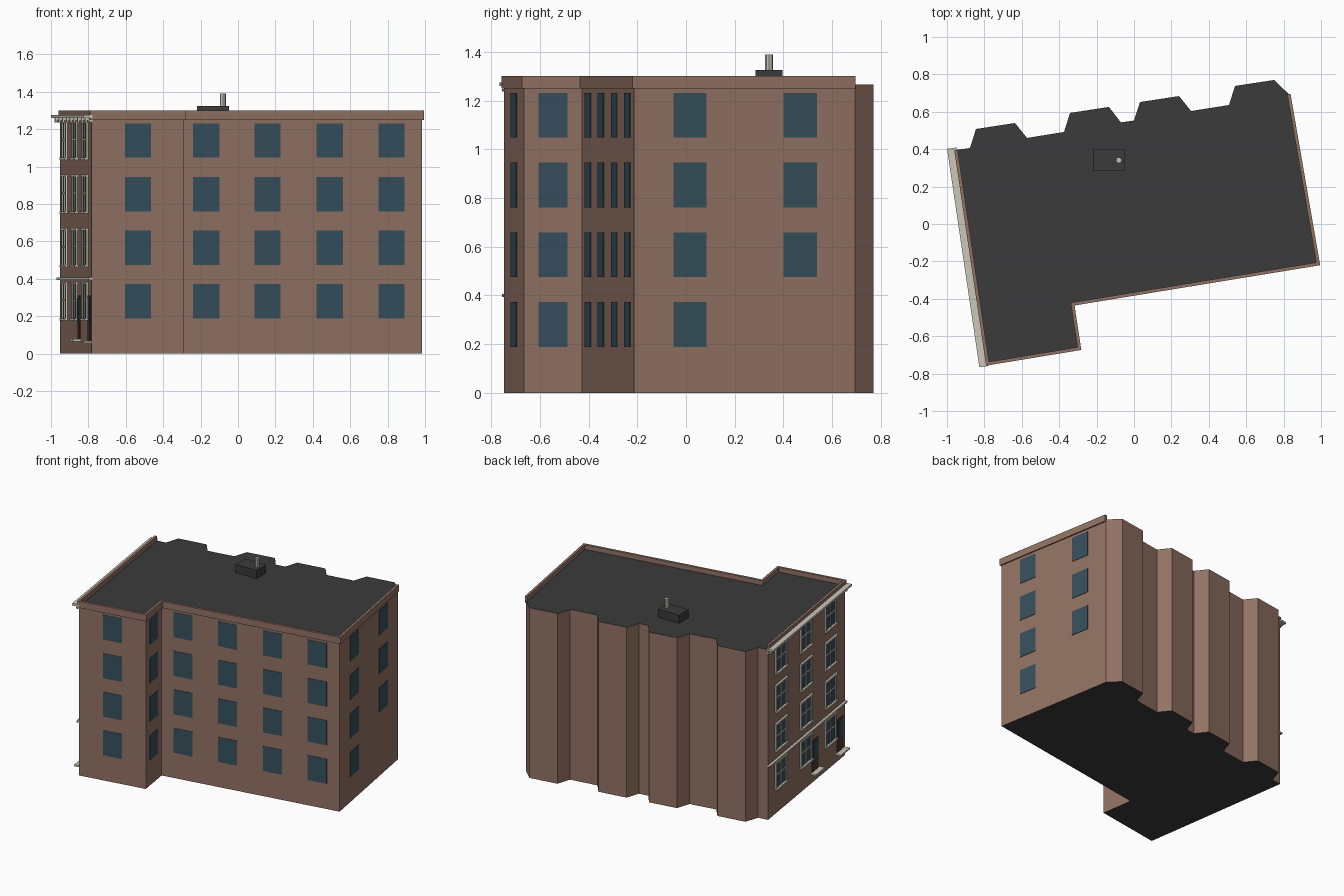
import bpy, bmesh, math
from mathutils import Vector

if "Cube" in bpy.data.objects:
    bpy.data.objects.remove(bpy.data.objects["Cube"])


def mat(name, r, g, b):
    m = bpy.data.materials.new(name)
    m.diffuse_color = (r, g, b, 1)
    m.use_nodes = True
    m.node_tree.nodes["Principled BSDF"].inputs["Base Color"].default_value = m.diffuse_color
    return m


BRICK = mat("brown brick", 0.285, 0.168, 0.127)
ROOF = mat("dark roofing", 0.043, 0.043, 0.043)
GLASS = mat("blue glass", 0.037, 0.078, 0.108)
CREAM = mat("cream stone", 0.60, 0.57, 0.48)
DOOR = mat("dark wood", 0.075, 0.035, 0.028)
PIPE = mat("pale metal", 0.55, 0.55, 0.52)


def finish(bm, name, *mats):
    bmesh.ops.recalc_face_normals(bm, faces=bm.faces)
    me = bpy.data.meshes.new(name)
    bm.to_mesh(me)
    bm.free()
    for m in mats:
        me.materials.append(m)
    ob = bpy.data.objects.new(name, me)
    bpy.context.collection.objects.link(ob)
    return ob


def prism(bm, pts, z0, z1):
    lo = [bm.verts.new((p[0], p[1], z0)) for p in pts]
    hi = [bm.verts.new((p[0], p[1], z1)) for p in pts]
    n = len(pts)
    bm.faces.new(lo[::-1])
    bm.faces.new(hi)
    for i in range(n):
        j = (i + 1) % n
        bm.faces.new((lo[i], lo[j], hi[j], hi[i]))


def wall_box(bm, wall, s, w, z0, z1, out, back=-0.004):
    """Box on a wall: centre s along it, width w, sticking out by `out`."""
    p, q = Vector(wall[0]), Vector(wall[1])
    d = (q - p).normalized()
    n = Vector((d.y, -d.x))
    a, b = p + d * (s - w / 2), p + d * (s + w / 2)
    prism(bm, [a + n * back, a + n * out, b + n * out, b + n * back], z0, z1)


def length(wall):
    return (Vector(wall[1]) - Vector(wall[0])).length


# Footprint, counter-clockwise: street side, then the bays along the back
street = [(-0.952, 0.396), (-0.783, -0.747), (-0.292, -0.666), (-0.328, -0.428),
          (0.985, -0.213), (0.828, 0.694)]
bays = [(0.749, 0.77), (0.54, 0.738), (0.508, 0.636), (0.305, 0.604),
        (0.241, 0.684), (0.032, 0.652), (0.0, 0.553), (-0.07, 0.543),
        (-0.134, 0.626), (-0.342, 0.594), (-0.374, 0.492), (-0.572, 0.46),
        (-0.636, 0.54), (-0.845, 0.508), (-0.877, 0.406)]
ROOF_Z = 1.265

bm = bmesh.new()
prism(bm, street + bays, 0, ROOF_Z)
bm.normal_update()
for f in bm.faces:
    f.material_index = 1 if abs(f.normal.z) > 0.5 else 0
finish(bm, "building_body", BRICK, ROOF)


# Parapet: mitred band along the street walls
def offset(path, dist):
    pts = [Vector(p) for p in path]
    nor = []
    for a, b in zip(pts, pts[1:]):
        d = (b - a).normalized()
        nor.append(Vector((d.y, -d.x)))
    res = []
    for i, p in enumerate(pts):
        a, b = nor[max(i - 1, 0)], nor[min(i, len(nor) - 1)]
        res.append(p + (a + b) * dist / (1 + a.dot(b)))
    return res


bm = bmesh.new()
prism(bm, offset(street, 0.009) + offset(street, -0.009)[::-1], 1.25, 1.30)
finish(bm, "parapet", BRICK)

# Plain windows: (wall, positions as fraction, width, rows skipped at the bottom)
facade = (street[0], street[1])
ROWS = [0.188 + 0.2865 * i for i in range(4)]
H = 0.184
layout = [((street[1], street[2]), 0.503, 0.140, 0),
          ((street[2], street[3]), 0.50, 0.120, 0),
          ((street[4], street[5]), 0.252, 0.137, 0),
          ((street[4], street[5]), 0.751, 0.139, 1)]
for x in (-0.17, 0.158, 0.49, 0.82):
    layout.append(((street[3], street[4]), (x + 0.328) / 1.313, 0.142, 0))
bm = bmesh.new()
for wall, t, w, skip in layout:
    for z in ROWS[skip:]:
        wall_box(bm, wall, t * length(wall), w, z, z + H, 0.003)
finish(bm, "plain_windows", GLASS)

# Decorated facade windows: glass, frames, sills and heads
L = length(facade)
glass, frame = bmesh.new(), bmesh.new()
W = 0.15
for t in (0.165, 0.49, 0.81):
    s = t * L
    for z in ROWS:
        wall_box(glass, facade, s, W, z, z + H, 0.003)
        for e in (-1, 1):
            wall_box(frame, facade, s + e * W / 2, 0.018, z, z + H, 0.010)
        wall_box(frame, facade, s, 0.012, z, z + H, 0.008)
        wall_box(frame, facade, s, W, z + H * 0.5, z + H * 0.5 + 0.010, 0.008)
        wall_box(frame, facade, s, W + 0.03, z - 0.012, z, 0.018)
        wall_box(frame, facade, s, W + 0.03, z + H, z + H + 0.012, 0.014)
finish(glass, "facade_glass", GLASS)
finish(frame, "facade_window_frames", CREAM)

# Doors with a glazed panel and a stone step
door, pane, step = bmesh.new(), bmesh.new(), bmesh.new()
for t, z in ((0.61, 0.078), (0.935, 0.068)):
    s = t * L
    wall_box(door, facade, s, 0.09, z, 0.31, 0.004)
    wall_box(pane, facade, s, 0.06, z + 0.09, 0.295, 0.007)
    wall_box(step, facade, s, 0.13, z - 0.012, z, 0.042)
finish(door, "doors", DOOR)
finish(pane, "door_panes", GLASS)
finish(step, "door_steps", CREAM)

# String course and cornice on the facade
bm = bmesh.new()
wall_box(bm, facade, L / 2, L + 0.01, 0.394, 0.406, 0.018)
finish(bm, "string_course", CREAM)
bm = bmesh.new()
wall_box(bm, facade, L / 2, L + 0.025, 1.260, 1.275, 0.046)
wall_box(bm, facade, L / 2, L + 0.01, 1.238, 1.248, 0.022)
for i in range(9):
    wall_box(bm, facade, 0.03 + i * (L - 0.06) / 8, 0.018, 1.236, 1.260, 0.032)
finish(bm, "cornice", CREAM)

# Roof housing and vent pipe
bm = bmesh.new()
prism(bm, [(-0.22, 0.285), (-0.047, 0.285), (-0.047, 0.397), (-0.22, 0.397)], 1.26, 1.325)
finish(bm, "roof_housing", ROOF)
bm = bmesh.new()
ring = [(-0.081 + 0.016 * math.cos(i * math.pi / 4),
         0.341 + 0.016 * math.sin(i * math.pi / 4)) for i in range(8)]
prism(bm, ring, 1.32, 1.39)
finish(bm, "vent_pipe", PIPE)
